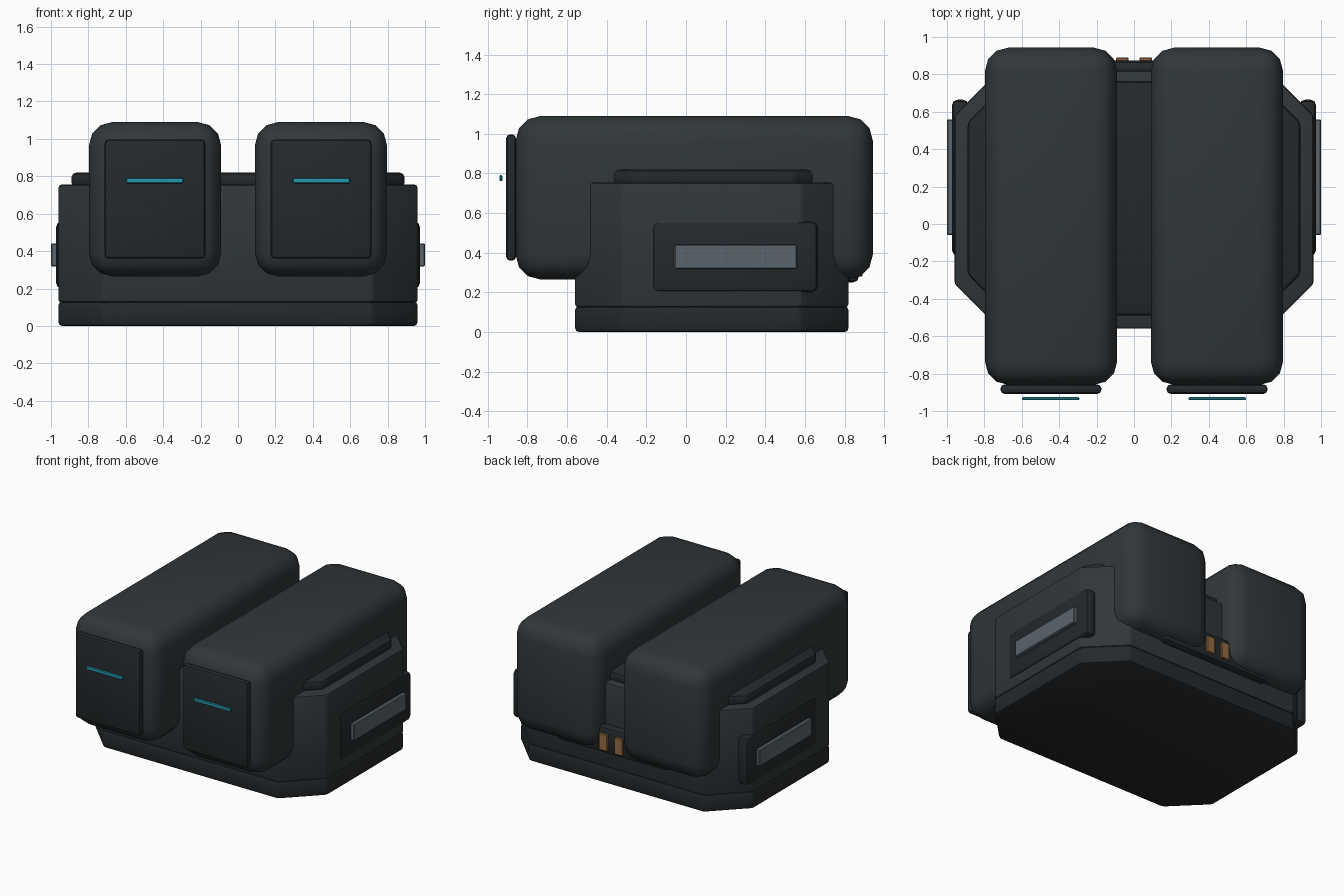
import bpy, bmesh, math

if "Cube" in bpy.data.objects:
    bpy.data.objects.remove(bpy.data.objects["Cube"])


def material(name, rgb):
    m = bpy.data.materials.new(name)
    m.diffuse_color = (*rgb, 1)
    m.use_nodes = True
    m.node_tree.nodes["Principled BSDF"].inputs["Base Color"].default_value = m.diffuse_color
    return m


SHELL = material("shell_grey", (0.030, 0.037, 0.041))
DARK = material("dark_grey", (0.018, 0.022, 0.025))
STEEL = material("steel", (0.10, 0.13, 0.15))
CYAN = material("cyan", (0.02, 0.30, 0.40))
BRASS = material("brass", (0.30, 0.15, 0.06))


def finish(name, bm, mat, bevel, segments):
    if bevel:
        bmesh.ops.bevel(bm, geom=bm.edges[:], offset=bevel, segments=segments,
                        profile=0.5, affect='EDGES', clamp_overlap=True)
    bmesh.ops.recalc_face_normals(bm, faces=bm.faces[:])
    me = bpy.data.meshes.new(name)
    bm.to_mesh(me)
    bm.free()
    me.materials.append(mat)
    ob = bpy.data.objects.new(name, me)
    bpy.context.collection.objects.link(ob)
    bpy.ops.object.select_all(action='DESELECT')
    ob.select_set(True)
    bpy.context.view_layer.objects.active = ob
    bpy.ops.object.shade_smooth_by_angle(angle=math.radians(35))
    return ob


def box(name, x, y, z, mat, bevel=0.0, segments=2):
    """Box from (min, max) ranges with rounded edges."""
    bm = bmesh.new()
    bmesh.ops.create_cube(bm, size=1)
    for v in bm.verts:
        for i, (lo, hi) in enumerate((x, y, z)):
            v.co[i] = lo if v.co[i] < 0 else hi
    return finish(name, bm, mat, bevel, segments)


def octagon(name, hx, y0, y1, cut, z0, z1, mat, bevel):
    """Slab with chamfered corners in plan."""
    pts = [(hx - cut, y0), (hx, y0 + cut), (hx, y1 - cut), (hx - cut, y1)]
    pts += [(-px, py) for px, py in reversed(pts)]
    bm = bmesh.new()
    face = bm.faces.new([bm.verts.new((px, py, z0)) for px, py in pts])
    top = bmesh.ops.extrude_face_region(bm, geom=[face])["geom"]
    bmesh.ops.translate(bm, vec=(0, 0, z1 - z0),
                        verts=[g for g in top if isinstance(g, bmesh.types.BMVert)])
    return finish(name, bm, mat, bevel, 2)


def span(side, a, b):
    return tuple(sorted((side * a, side * b)))


# Stacked base
octagon("base_slab", 0.96, -0.56, 0.82, 0.24, 0.0, 0.13, DARK, 0.02)
octagon("main_body", 0.96, -0.56, 0.82, 0.24, 0.125, 0.755, SHELL, 0.015)
octagon("top_plate", 0.89, -0.49, 0.765, 0.22, 0.74, 0.82, DARK, 0.025)

# Rear connector plate
box("rear_plate", (-0.46, 0.46), (0.79, 0.873), (0.25, 0.45), DARK, 0.03)

for side, tag in ((-1, "left"), (1, "right")):
    # Pods with front panel and light strip
    box(f"{tag}_pod", span(side, 0.09, 0.797), (-0.86, 0.943), (0.265, 1.09),
        SHELL, 0.125, 3)
    box(f"{tag}_front_panel", span(side, 0.175, 0.713), (-0.908, -0.858),
        (0.36, 0.997), DARK, 0.02)
    box(f"{tag}_light_strip", span(side, 0.292, 0.598), (-0.942, -0.926),
        (0.762, 0.792), CYAN, 0.005, 1)
    # Side plates and grips
    box(f"{tag}_side_plate", span(side, 0.885, 0.973), (-0.17, 0.665),
        (0.20, 0.558), DARK, 0.03)
    box(f"{tag}_side_grip", span(side, 0.95, 1.0), (-0.06, 0.56),
        (0.318, 0.442), STEEL, 0.006, 1)
    # Rear contacts
    box(f"{tag}_rear_contact", span(side, 0.03, 0.097), (0.85, 0.89),
        (0.28, 0.405), BRASS, 0.004, 1)
